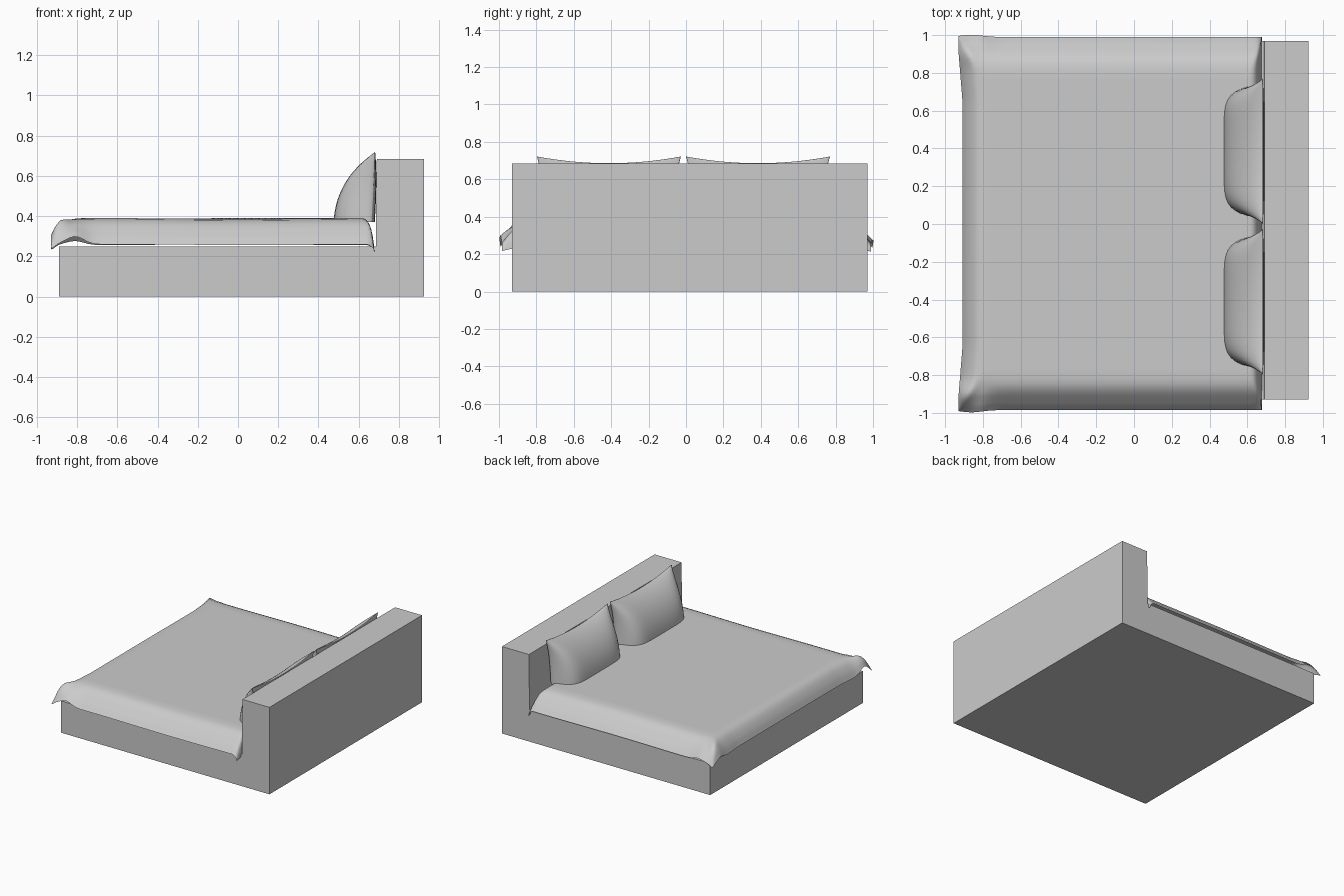
import bpy, bmesh, math

if "Cube" in bpy.data.objects:
    bpy.data.objects.remove(bpy.data.objects["Cube"])


def finish(name, bm, smooth=False):
    bmesh.ops.remove_doubles(bm, verts=bm.verts, dist=0.0003)
    bmesh.ops.recalc_face_normals(bm, faces=bm.faces)
    me = bpy.data.meshes.new(name)
    bm.to_mesh(me)
    bm.free()
    ob = bpy.data.objects.new(name, me)
    bpy.context.collection.objects.link(ob)
    if smooth:
        me.shade_smooth()
    return ob


def sheet(bm, nu, nv, fn):
    """Grid of quads whose points come from fn(a, b), a and b in 0..1."""
    g = [[bm.verts.new(fn(i / nu, j / nv)) for j in range(nv + 1)] for i in range(nu + 1)]
    for i in range(nu):
        for j in range(nv):
            bm.faces.new((g[i][j], g[i + 1][j], g[i + 1][j + 1], g[i][j + 1]))


def bump(v, centre, width):
    return math.exp(-((v - centre) / width) ** 2)


def lerp_profile(d, pts):
    for (d0, z0), (d1, z1) in zip(pts, pts[1:]):
        if d <= d1:
            return z0 + (z1 - z0) * (d - d0) / (d1 - d0)
    return pts[-1][1]


# Base and headboard: one L-shaped extrusion
bm = bmesh.new()
outline = [(-0.89, 0), (0.925, 0), (0.925, 0.685), (0.69, 0.685), (0.685, 0.25), (-0.89, 0.25)]
face = bm.faces.new([bm.verts.new((x, -0.93, z)) for x, z in outline])
ext = bmesh.ops.extrude_face_region(bm, geom=[face])
bmesh.ops.translate(bm, vec=(0, 1.9, 0), verts=[v for v in ext["geom"] if isinstance(v, bmesh.types.BMVert)])
finish("bed_base_and_headboard", bm)

# Duvet: thin draped sheet, drop profile = (distance inside the edge, height)
SIDE = [(0, 0.258), (0.03, 0.295), (0.09, 0.355), (0.13, 0.38), (0.19, 0.388), (3, 0.388)]
FOOT = [(0, 0.262), (0.02, 0.31), (0.05, 0.355), (0.08, 0.38), (0.12, 0.388), (3, 0.388)]
HEAD = [(0, 0.24), (0.01, 0.31), (0.02, 0.35), (0.04, 0.383), (0.06, 0.388), (3, 0.388)]


def ease(a):
    # gather grid lines toward both edges
    return 0.5 - 0.5 * math.cos(math.pi * a)


def duvet_point(a, b):
    s, t = ease(a), ease(b)
    y = -0.985 + 1.975 * t
    corner = min(1, max(0, (abs(y) - 0.65) / 0.27))
    foot_x = -0.908 - 0.022 * corner
    x = foot_x + (0.678 - foot_x) * s
    to_foot, to_head = x - foot_x, 0.678 - x
    to_side = min(y + 0.985, 0.99 - y)
    z = min(lerp_profile(to_side, SIDE), lerp_profile(to_foot, FOOT), lerp_profile(to_head, HEAD))
    near_foot = max(0, 1 - to_foot / 0.1)
    near_side = max(0, 1 - to_side / 0.12)
    # raised folds and drooping tips at the corners
    front = 1 if y < 0 else 0.5
    z += front * 0.055 * near_foot * bump(abs(y), 0.9, 0.06)
    z += front * 0.04 * near_side * bump(x, -0.81, 0.06)
    z -= 0.025 * near_side * (bump(x, -0.93, 0.03) + bump(x, 0.68, 0.02))
    y += math.copysign(0.012, y) * near_side * bump(x, -0.86, 0.08)
    z += 0.002 * math.sin(5 * x + 2 * y)
    return (x, y, z)


bm = bmesh.new()
sheet(bm, 64, 64, duvet_point)
finish("duvet", bm, True)


# Pillows: a full front and shallow back meeting at a pinched seam
def pillow(name, cy):
    def side(front):
        def point(a, b):
            u = -math.cos(math.pi * a)
            w = math.sin(math.pi / 2 * b)
            half = 0.35 + 0.035 * w ** 3
            pad = max(0, 1 - abs(u) ** 7) ** 0.6 * max(0, 1 - w ** 2.2) ** 0.7
            x = 0.682 - 0.02 * (1 - w)
            x += -0.187 * pad if front else 0.018 * pad
            top = 0.686 + 0.036 * u * u
            return (x, cy + half * u, 0.37 + (top - 0.37) * w)
        return point
    bm = bmesh.new()
    sheet(bm, 28, 18, side(True))
    sheet(bm, 28, 18, side(False))
    finish(name, bm, True)


pillow("pillow_front", -0.412)
pillow("pillow_back", 0.385)
